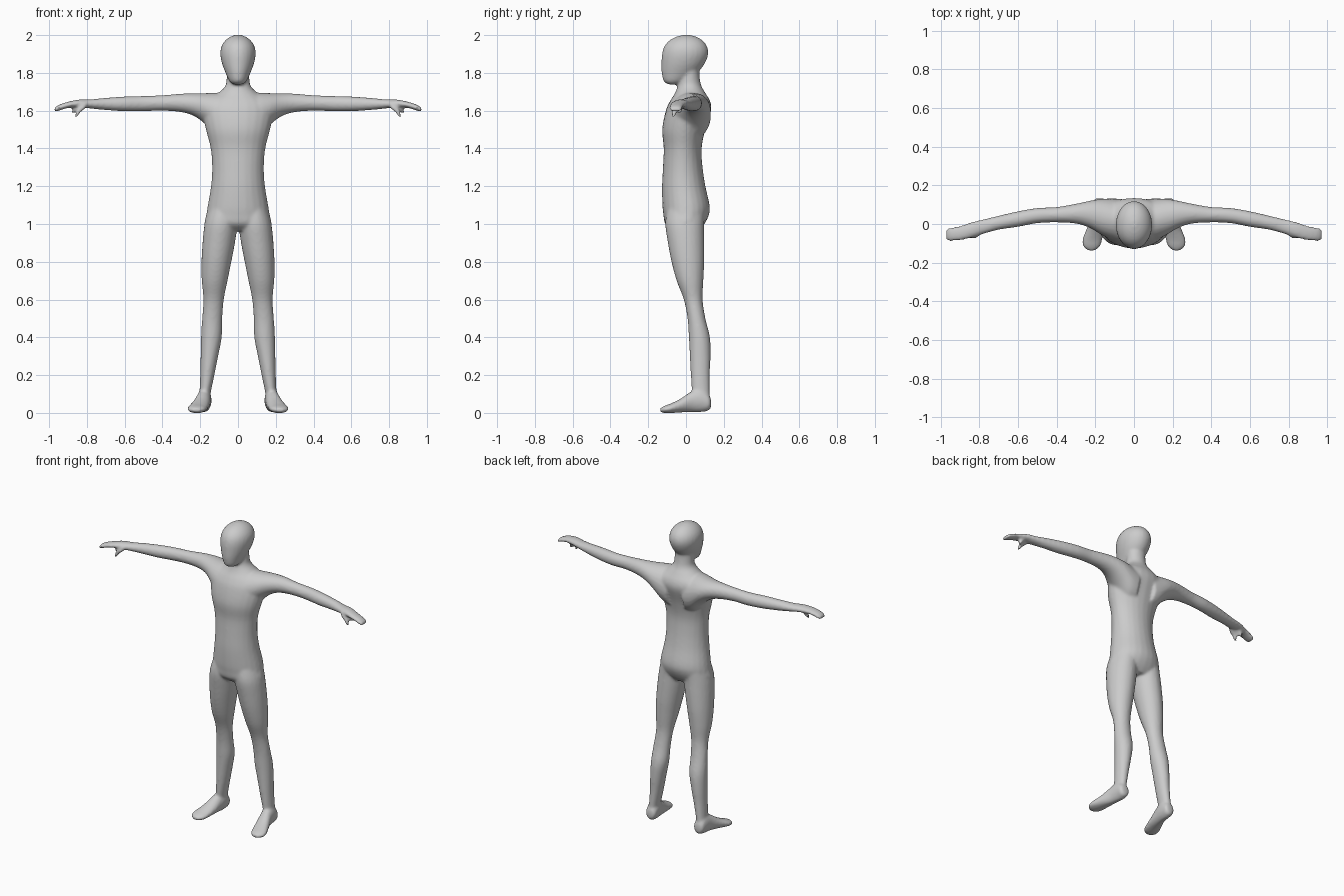
import bpy, bmesh, math
from mathutils import Vector

grey = bpy.data.materials.new("plain grey")
grey.diffuse_color = (0.6, 0.6, 0.6, 1)
bm = bmesh.new()


def spline(rows, steps=4):
    """Smoothly interpolate the cross-section rows."""
    out = []
    for i in range(len(rows) - 1):
        p0, p1 = rows[max(i - 1, 0)], rows[i]
        p2, p3 = rows[i + 1], rows[min(i + 2, len(rows) - 1)]
        for s in range(steps):
            t = s / steps
            out.append([0.5 * (2 * b + (c - a) * t + (2 * a - 5 * b + 4 * c - d) * t * t
                               + (3 * b - a - 3 * c + d) * t ** 3)
                        for a, b, c, d in zip(p0, p1, p2, p3)])
    return out + [list(rows[-1])]


def loft(axis, rows, side=1, n=24):
    """Rows are (position on axis, u low, u high, v low, v high) of elliptical sections."""
    rings = []
    for t, u0, u1, v0, v1 in spline(rows):
        ring = []
        for k in range(n):
            a = 2 * math.pi * k / n
            u = (u0 + u1) / 2 + (u1 - u0) / 2 * math.cos(a)
            v = (v0 + v1) / 2 + (v1 - v0) / 2 * math.sin(a)
            x, y, z = {"x": (t, u, v), "y": (u, t, v), "z": (u, v, t)}[axis]
            ring.append(bm.verts.new((x * side, y, z)))
        rings.append(ring)
    faces = [bm.faces.new((r[k], r[(k + 1) % n], q[(k + 1) % n], q[k]))
             for r, q in zip(rings, rings[1:]) for k in range(n)]
    faces += [bm.faces.new(rings[0][::-1]), bm.faces.new(rings[-1])]
    bmesh.ops.recalc_face_normals(bm, faces=faces)


# Torso and neck
loft("z", [(0.965, -0.12, 0.12, -0.07, 0.07), (1.0, -0.175, 0.175, -0.11, 0.098),
           (1.05, -0.168, 0.168, -0.12, 0.122), (1.1, -0.16, 0.16, -0.125, 0.125),
           (1.2, -0.143, 0.143, -0.127, 0.103), (1.3, -0.137, 0.137, -0.122, 0.088),
           (1.4, -0.145, 0.145, -0.118, 0.083), (1.5, -0.17, 0.17, -0.126, 0.102),
           (1.6, -0.19, 0.19, -0.107, 0.133), (1.65, -0.17, 0.17, -0.085, 0.128),
           (1.69, -0.11, 0.11, -0.06, 0.105), (1.73, -0.068, 0.068, -0.045, 0.082),
           (1.78, -0.06, 0.06, -0.035, 0.072), (1.84, -0.06, 0.06, -0.03, 0.07)])

# Head
loft("z", [(1.738, -0.022, 0.022, -0.09, -0.05), (1.755, -0.045, 0.045, -0.118, 0.0),
           (1.8, -0.066, 0.066, -0.129, 0.06), (1.85, -0.085, 0.085, -0.13, 0.1),
           (1.9, -0.094, 0.094, -0.127, 0.118), (1.94, -0.088, 0.088, -0.115, 0.112),
           (1.97, -0.069, 0.069, -0.09, 0.09), (1.99, -0.043, 0.043, -0.055, 0.058),
           (2.001, -0.014, 0.014, -0.015, 0.02)])

for side in (1, -1):
    # Leg
    loft("z", [(0.06, 0.145, 0.212, 0.04, 0.128), (0.1, 0.145, 0.205, 0.032, 0.126),
               (0.2, 0.125, 0.2, 0.025, 0.126), (0.3, 0.105, 0.198, 0.02, 0.13),
               (0.4, 0.086, 0.196, 0.015, 0.127), (0.5, 0.083, 0.19, 0.008, 0.103),
               (0.6, 0.075, 0.183, -0.012, 0.088), (0.7, 0.055, 0.192, -0.05, 0.092),
               (0.8, 0.035, 0.193, -0.077, 0.097), (0.9, 0.016, 0.188, -0.096, 0.097),
               (1.0, 0.002, 0.177, -0.11, 0.096), (1.08, 0.0, 0.155, -0.1, 0.1)], side)
    # Foot
    loft("y", [(0.133, 0.155, 0.195, 0.03, 0.07), (0.12, 0.143, 0.212, 0.012, 0.1),
               (0.08, 0.14, 0.217, 0.004, 0.13), (0.03, 0.145, 0.225, 0.004, 0.115),
               (-0.03, 0.153, 0.248, 0.002, 0.075), (-0.08, 0.163, 0.267, -0.001, 0.05),
               (-0.115, 0.175, 0.264, -0.001, 0.037), (-0.137, 0.2, 0.24, 0.005, 0.025)], side)
    # Arm and flat hand
    loft("x", [(0.06, -0.09, 0.13, 1.44, 1.69), (0.11, -0.085, 0.132, 1.46, 1.695),
               (0.17, -0.055, 0.13, 1.525, 1.693), (0.23, -0.02, 0.12, 1.57, 1.692),
               (0.3, 0.002, 0.105, 1.592, 1.69), (0.4, 0.008, 0.088, 1.6, 1.682),
               (0.5, 0.004, 0.083, 1.597, 1.678), (0.6, -0.015, 0.066, 1.597, 1.675),
               (0.7, -0.03, 0.043, 1.603, 1.668), (0.78, -0.052, 0.024, 1.611, 1.66),
               (0.84, -0.071, 0.01, 1.617, 1.659), (0.9, -0.085, -0.01, 1.614, 1.647),
               (0.95, -0.089, -0.018, 1.599, 1.63), (0.972, -0.085, -0.025, 1.594, 1.614)], side)
    # Thumb and short finger below the palm
    loft("z", [(1.64, 0.79, 0.835, -0.065, -0.025), (1.615, 0.805, 0.85, -0.075, -0.038),
               (1.59, 0.835, 0.86, -0.078, -0.05), (1.562, 0.852, 0.866, -0.076, -0.058)], side)
    loft("z", [(1.635, 0.82, 0.855, -0.055, -0.015), (1.605, 0.85, 0.878, -0.05, -0.02),
               (1.585, 0.866, 0.882, -0.046, -0.026)], side)

# One seamless skin over all parts
mesh = bpy.data.meshes.new("body")
bm.to_mesh(mesh)
bm.free()
body = bpy.data.objects.new("body", mesh)
bpy.context.collection.objects.link(body)
mesh.materials.append(grey)
skin = body.modifiers.new("skin", "REMESH")
skin.mode = "VOXEL"
skin.voxel_size = 0.008
skin.use_smooth_shade = True
blend = body.modifiers.new("blend", "SMOOTH")
blend.factor = 0.5
blend.iterations = 8
